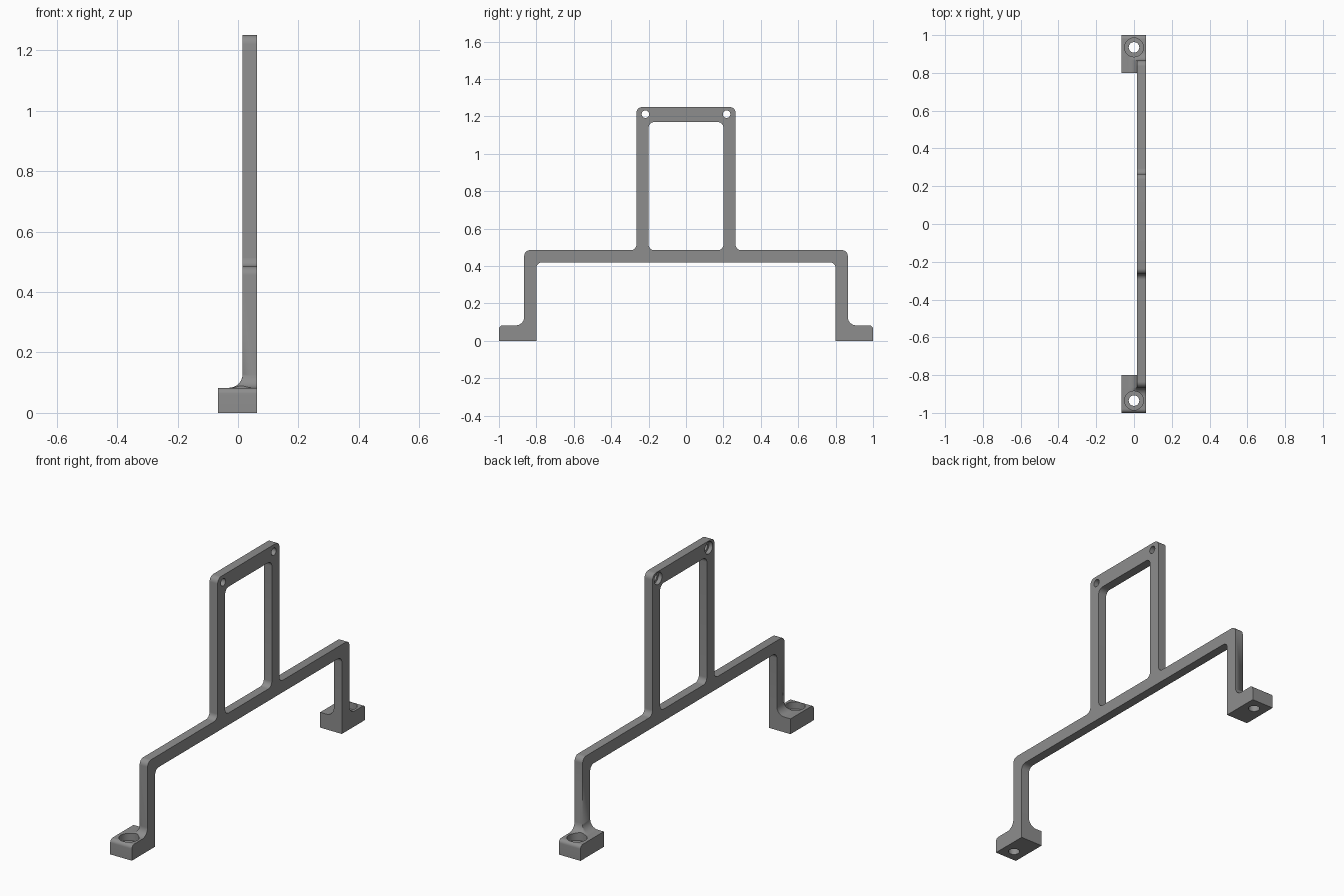
import bpy, bmesh, math
from mathutils import Vector

if "Cube" in bpy.data.objects:
    bpy.data.objects.remove(bpy.data.objects["Cube"])

X0, X1 = 0.015, 0.063          # frame thickness range
FOOT_X0 = -0.067               # inner side of the feet
FOOT_TOP, FLARE = 0.083, 0.045
FLARE_TOP = FOOT_TOP + FLARE

grey = bpy.data.materials.new("dark grey")
grey.diffuse_color = (0.27, 0.27, 0.27, 1)
grey.use_nodes = True
grey.node_tree.nodes["Principled BSDF"].inputs["Base Color"].default_value = grey.diffuse_color


def rounded(points, steps=8):
    """Round each (a, b, radius) corner of a polygon."""
    out = []
    for i, (a, b, r) in enumerate(points):
        p = Vector((a, b))
        if r == 0:
            out.append(p)
            continue
        u = (Vector(points[i - 1][:2]) - p).normalized()
        v = (Vector(points[(i + 1) % len(points)][:2]) - p).normalized()
        c = p + (u + v) * r
        for k in range(steps + 1):
            t = k / steps * math.pi / 2
            out.append(c - v * r * math.cos(t) - u * r * math.sin(t))
    return out


def loft(name, rings):
    """Closed solid through rings of equal point count."""
    bm = bmesh.new()
    loops = [[bm.verts.new(p) for p in ring] for ring in rings]
    n = len(loops[0])
    for lo, hi in zip(loops, loops[1:]):
        for i in range(n):
            j = (i + 1) % n
            bm.faces.new((lo[i], lo[j], hi[j], hi[i]))
    bm.faces.new(loops[0][::-1])
    bm.faces.new(loops[-1])
    bmesh.ops.remove_doubles(bm, verts=bm.verts, dist=1e-5)
    bmesh.ops.recalc_face_normals(bm, faces=bm.faces)
    mesh = bpy.data.meshes.new(name)
    bm.to_mesh(mesh)
    bm.free()
    obj = bpy.data.objects.new(name, mesh)
    bpy.context.collection.objects.link(obj)
    mesh.materials.append(grey)
    return obj


def prism(name, outline, xa, xb):
    """Extrude a (y, z) outline along x."""
    return loft(name, [[(x, p[0], p[1]) for p in outline] for x in (xa, xb)])


def circle(a, b, r, n=32):
    return [(a + r * math.cos(2 * math.pi * k / n),
             b + r * math.sin(2 * math.pi * k / n)) for k in range(n)]


def upright(name, x, y, r, za, zb):
    return loft(name, [[(p[0], p[1], z) for p in circle(x, y, r)] for z in (za, zb)])


def boolean(target, tool, operation):
    mod = target.modifiers.new(operation.lower(), 'BOOLEAN')
    mod.operation, mod.solver, mod.object = operation, 'EXACT', tool
    bpy.context.view_layer.objects.active = target
    bpy.ops.object.modifier_apply(modifier=mod.name)
    bpy.data.objects.remove(tool, do_unlink=True)


# Frame: two legs, crossbar and upper rectangle
half = [(0.80, FLARE_TOP, 0), (0.865, FLARE_TOP, 0), (0.865, 0.485, 0.03),
        (0.265, 0.485, 0.03), (0.265, 1.25, 0.03)]
outline = half + [(-y, z, r) for y, z, r in reversed(half)]
outline += [(-0.80, 0.42, 0.03), (0.80, 0.42, 0.03)]
bracket = prism("bracket_frame", rounded(outline), X0, X1)

# Window in the upper rectangle
window = rounded([(-0.2, 0.485, 0.03), (0.2, 0.485, 0.03),
                  (0.2, 1.17, 0.03), (-0.2, 1.17, 0.03)])
boolean(bracket, prism("window_cutter", window, -0.1, 0.2), 'DIFFERENCE')

for s in (-1, 1):
    # Foot block with a rounded outer top edge
    block = rounded([(s * 0.8, 0, 0), (s * 1.0, 0, 0),
                     (s * 1.0, FOOT_TOP, 0.02), (s * 0.8, FOOT_TOP, 0)])
    foot = prism("foot", block, FOOT_X0, X1)

    # Concave flare joining the leg to the foot
    rings = []
    for k in range(9):
        t = k / 8 * math.pi / 2
        d = FLARE * (1 - math.sin(t))
        z = FLARE_TOP - FLARE * math.cos(t)
        ring = [(X1, 0.8), (X1, 0.865 + d)]
        ring += [(X0 - d * math.sin(a), 0.865 + d * math.cos(a))
                 for a in (j / 8 * math.pi / 2 for j in range(9))]
        ring.append((X0 - d, 0.8))
        rings.append([(x, s * y, z) for x, y in ring])
    boolean(foot, loft("flare", rings), 'UNION')

    # Screw hole and counterbore in the foot
    boolean(foot, upright("bore", 0, s * 0.935, 0.05, 0.045, 0.3), 'DIFFERENCE')
    boolean(foot, upright("hole", 0, s * 0.935, 0.028, -0.1, 0.3), 'DIFFERENCE')
    boolean(bracket, foot, 'UNION')

    # Upper mounting hole, counterbored on the inner face
    boolean(bracket, prism("hole", circle(s * 0.217, 1.212, 0.02), -0.1, 0.2), 'DIFFERENCE')
    boolean(bracket, prism("bore", circle(s * 0.217, 1.212, 0.033), -0.1, 0.037), 'DIFFERENCE')

# Smooth fillets, sharp edges
bpy.ops.object.select_all(action='DESELECT')
bracket.select_set(True)
bpy.context.view_layer.objects.active = bracket
bpy.ops.object.shade_smooth_by_angle(angle=math.radians(30))
